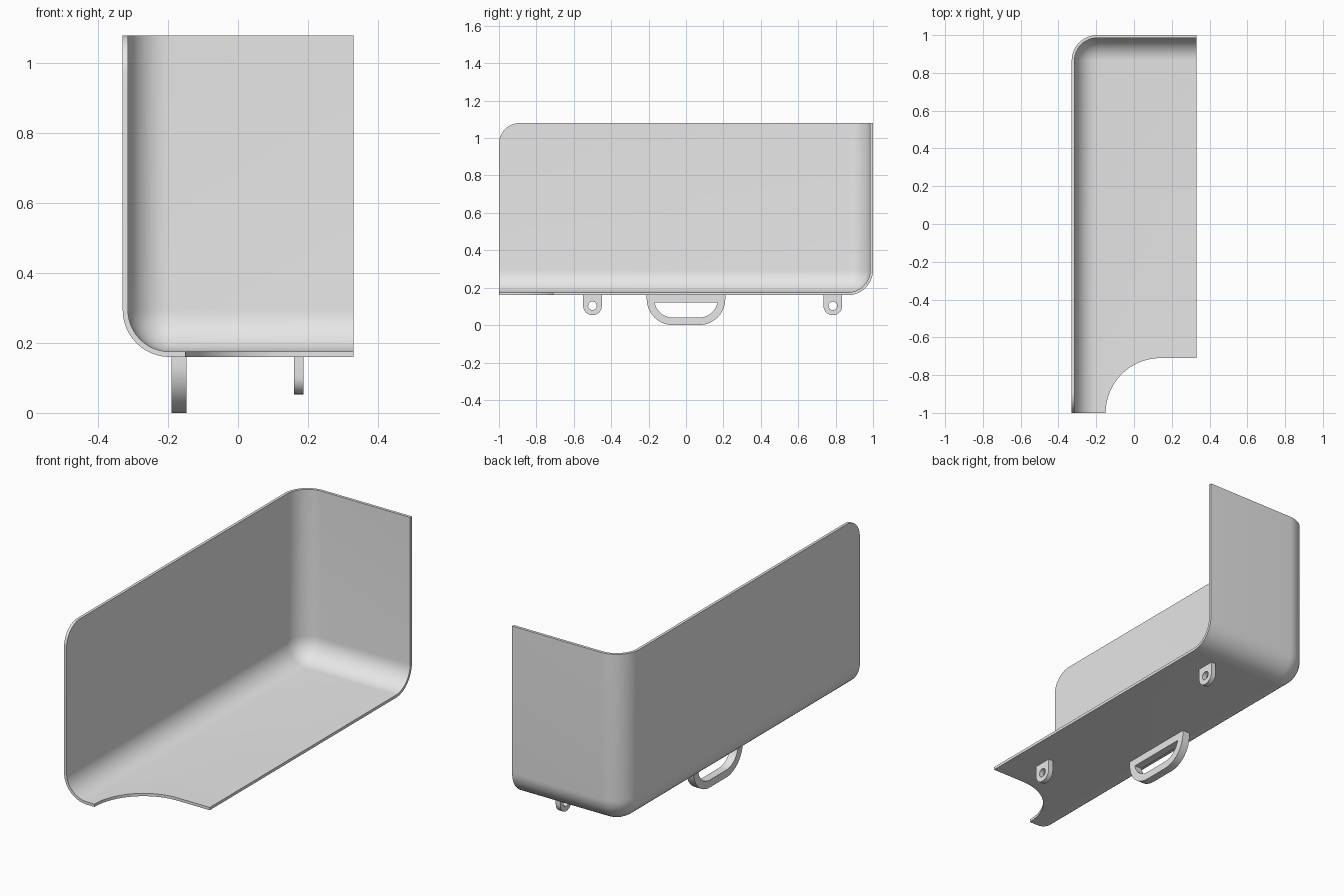
import bpy, bmesh
from math import sin, cos, radians
from mathutils import Vector

old = bpy.data.objects.get("Cube")
if old:
    bpy.data.objects.remove(old, do_unlink=True)

GREY = (0.8, 0.8, 0.8, 1.0)
mat = bpy.data.materials.new("plain grey")
mat.use_nodes = True
mat.diffuse_color = GREY
mat.node_tree.nodes["Principled BSDF"].inputs["Base Color"].default_value = GREY

X0, X1, Y0, Y1, FLOOR, TOP = -0.33, 0.33, -1.0, 1.0, 0.16, 1.08
WALL = 0.015


def make_object(name, bm):
    mesh = bpy.data.meshes.new(name)
    bm.to_mesh(mesh)
    bm.free()
    mesh.materials.append(mat)
    ob = bpy.data.objects.new(name, mesh)
    bpy.context.collection.objects.link(ob)
    return ob


def arc(u, v, r, start, end, steps=16):
    """Points of an arc, angles in degrees."""
    angles = [radians(start + (end - start) * i / steps) for i in range(steps + 1)]
    return [(u + r * cos(a), v + r * sin(a)) for a in angles]


def prism(name, points, lo, hi, axis):
    """Extrude a yz profile along x, or an xy profile along z."""
    bm = bmesh.new()
    place = (lambda u, v: (lo, u, v)) if axis == "x" else (lambda u, v: (u, v, lo))
    face = bm.faces.new([bm.verts.new(place(u, v)) for u, v in points])
    move = Vector((hi - lo, 0, 0)) if axis == "x" else Vector((0, 0, hi - lo))
    ext = bmesh.ops.extrude_face_region(bm, geom=[face], use_keep_orig=True)
    bmesh.ops.translate(bm, vec=move, verts=[g for g in ext["geom"] if isinstance(g, bmesh.types.BMVert)])
    bmesh.ops.recalc_face_normals(bm, faces=bm.faces)
    return make_object(name, bm)


def activate(ob):
    bpy.ops.object.select_all(action="DESELECT")
    ob.select_set(True)
    bpy.context.view_layer.objects.active = ob


def cut(ob, cutter):
    mod = ob.modifiers.new("cut", "BOOLEAN")
    mod.operation = "DIFFERENCE"
    mod.solver = "EXACT"
    mod.object = cutter
    activate(ob)
    bpy.ops.object.modifier_apply(modifier=mod.name)
    bpy.data.objects.remove(cutter, do_unlink=True)


def smooth(ob):
    activate(ob)
    bpy.ops.object.shade_smooth_by_angle(angle=radians(30))


# Shell: a box rounded along three meeting edges, opened on three sides
bm = bmesh.new()
bmesh.ops.create_cube(bm, size=1)
bmesh.ops.scale(bm, vec=(X1 - X0, Y1 - Y0, TOP - FLOOR), verts=bm.verts)
bmesh.ops.translate(bm, vec=(0, 0, (TOP + FLOOR) / 2), verts=bm.verts)
corner = next(v for v in bm.verts if v.co.x < 0 and v.co.y > 0 and v.co.z < TOP / 2)
bmesh.ops.bevel(bm, geom=list(corner.link_edges), offset=0.135, segments=12,
                profile=0.5, affect="EDGES")
bm.normal_update()
open_sides = [f for f in bm.faces
              if max(f.normal.x, -f.normal.y, f.normal.z) > 0.999]
bmesh.ops.delete(bm, geom=open_sides, context="FACES")
shell = make_object("corner_shell", bm)
solid = shell.modifiers.new("thickness", "SOLIDIFY")
solid.thickness = WALL
solid.offset = -1
solid.use_even_offset = True
activate(shell)
bpy.ops.object.modifier_apply(modifier=solid.name)

# Curved notch at the front of the floor
R = 0.29
notch = arc(-0.15 + R, Y0, R, 180, 90, 24) + [(0.4, Y0 + R), (0.4, -1.1), (-0.15, -1.1)]
cut(shell, prism("notch_cutter", notch, 0.1, 0.25, "z"))

# Rounded upper front corner of the side wall
R = 0.11
rounding = arc(Y0 + R, TOP - R, R, 90, 180) + [(-1.1, TOP - R), (-1.1, 1.2), (Y0 + R, 1.2)]
cut(shell, prism("rounding_cutter", rounding, -0.4, -0.28, "x"))
smooth(shell)


# Carrying handle under the floor
def grip(r, top, end):
    left = arc(-0.07, 0.14, r, 180 + end, 270)
    right = arc(0.07, 0.14, r, 270, 360 - end)
    return top + left + right


handle = prism("carry_handle", grip(0.14, [(0.21, FLOOR + 0.005), (-0.21, FLOOR + 0.005)], 0),
               -0.19, -0.147, "x")
cut(handle, prism("handle_cutter", grip(0.1, [], 11.5), -0.3, 0, "x"))
smooth(handle)

# Two pierced lugs under the floor
for name, y in (("front_lug", -0.5), ("back_lug", 0.785)):
    outline = [(y + 0.05, FLOOR + 0.005), (y - 0.05, FLOOR + 0.005)] + arc(y, 0.103, 0.05, 180, 360)
    lug = prism(name, outline, 0.16, 0.187, "x")
    cut(lug, prism("hole_cutter", arc(y, 0.103, 0.023, 0, 360, 24)[:-1], 0.1, 0.25, "x"))
    smooth(lug)
